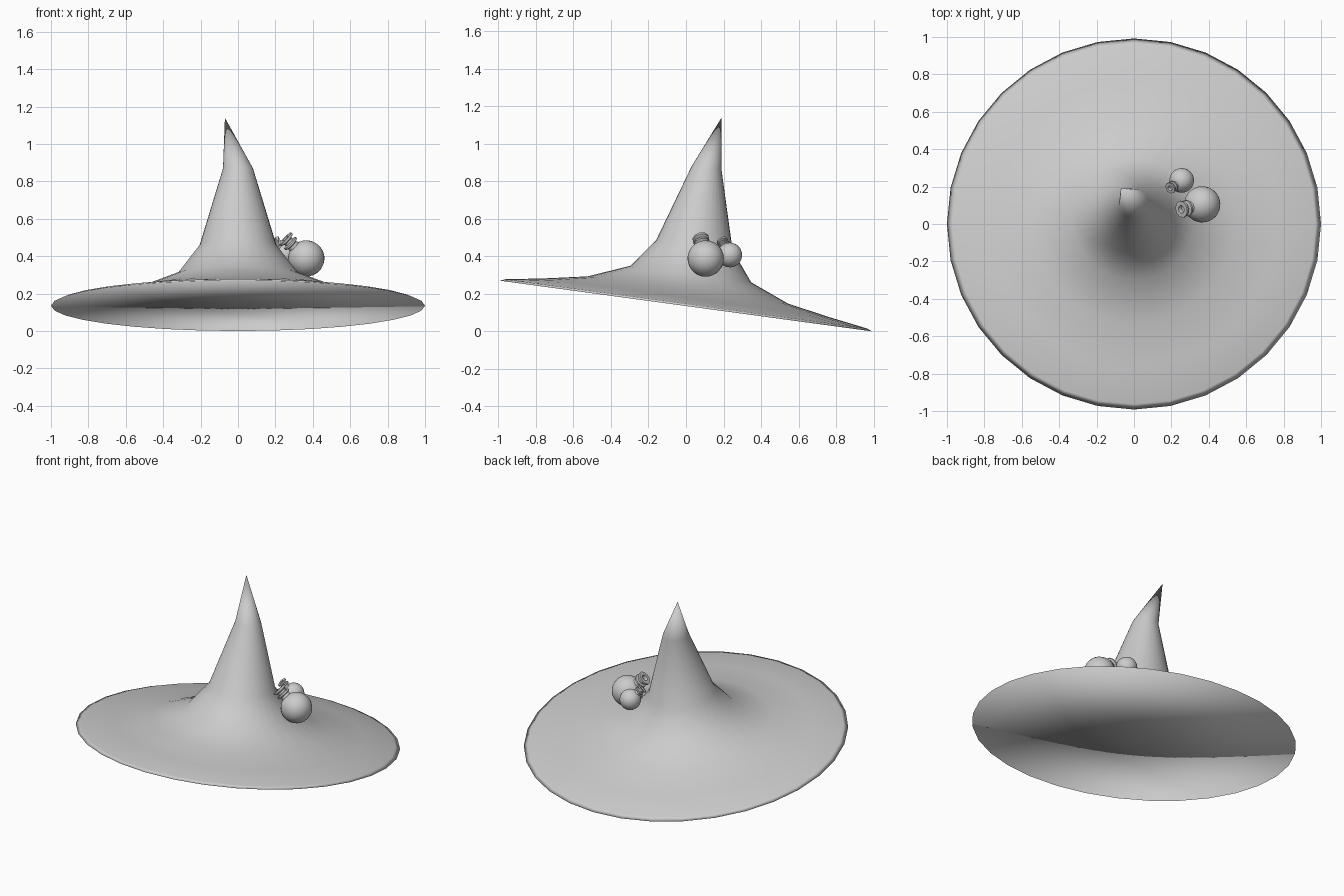
import bpy, bmesh, math
from mathutils import Vector, Matrix

if "Cube" in bpy.data.objects:
    bpy.data.objects.remove(bpy.data.objects["Cube"])

TILT = 0.135  # slope of the brim, dropping towards the back


def finish(bm, name):
    bmesh.ops.recalc_face_normals(bm, faces=bm.faces)
    for f in bm.faces:
        f.smooth = True
    me = bpy.data.meshes.new(name)
    bm.to_mesh(me)
    bm.free()
    ob = bpy.data.objects.new(name, me)
    bpy.context.collection.objects.link(ob)
    return ob


def skin(bm, rings, first=None, last=None):
    """Join vertex rings with quads, with optional fan end points."""
    n = len(rings[0])
    for a, b in zip(rings, rings[1:]):
        for i in range(n):
            j = (i + 1) % n
            bm.faces.new((a[i], a[j], b[j], b[i]))
    for ring, point in ((rings[0], first), (rings[-1], last)):
        if point is not None:
            v = bm.verts.new(point)
            for i in range(n):
                bm.faces.new((ring[i], ring[(i + 1) % n], v))


def hat():
    # centre y, centre z, radius of each ring, brim to crown
    profile = [(0, 0.135, 1.0), (0, 0.147, 0.97), (0.005, 0.178, 0.77), (0.01, 0.22, 0.54),
               (0.025, 0.305, 0.325), (0.045, 0.46, 0.205), (0.11, 0.87, 0.08)]
    bm = bmesh.new()
    rings = []
    for cy, cz, r in profile:
        ring = []
        for i in range(32):
            a = math.tau * i / 32
            y = r * math.sin(a)
            ring.append(bm.verts.new((r * math.cos(a), cy + y * 0.992, cz - TILT * y)))
        rings.append(ring)
    # flat underside and bent tip
    skin(bm, rings, first=(0, 0, 0.135), last=(-0.07, 0.19, 1.14))
    finish(bm, "pointed_hat")


def flask(name, centre, mouth_dir, r):
    place = (Matrix.Translation(centre)
             @ Vector(mouth_dir).to_track_quat('Z', 'Y').to_matrix().to_4x4()
             @ Matrix.Scale(r, 4))
    # round body
    bm = bmesh.new()
    bmesh.ops.create_uvsphere(bm, u_segments=24, v_segments=14, radius=1, matrix=place)
    finish(bm, name + "_body")
    # neck with collar and hollow flared lip
    profile = [(0.34, 0.85), (0.32, 1.1), (0.46, 1.16), (0.46, 1.26), (0.28, 1.3),
               (0.28, 1.42), (0.47, 1.5), (0.47, 1.62), (0.22, 1.62), (0.2, 1.4)]
    bm = bmesh.new()
    rings = [[bm.verts.new(place @ Vector((q * math.cos(math.tau * i / 10),
                                           q * math.sin(math.tau * i / 10), h)))
              for i in range(10)] for q, h in profile]
    skin(bm, rings, first=place @ Vector((0, 0, 0.85)), last=place @ Vector((0, 0, 1.4)))
    ob = finish(bm, name + "_neck")
    bpy.context.view_layer.objects.active = ob
    ob.select_set(True)
    bpy.ops.object.shade_smooth_by_angle(angle=math.radians(40))
    ob.select_set(False)


hat()
flask("large_flask", (0.365, 0.105, 0.388), (-0.105, -0.025, 0.1), 0.097)
flask("small_flask", (0.255, 0.233, 0.407), (-0.055, -0.037, 0.068), 0.066)
